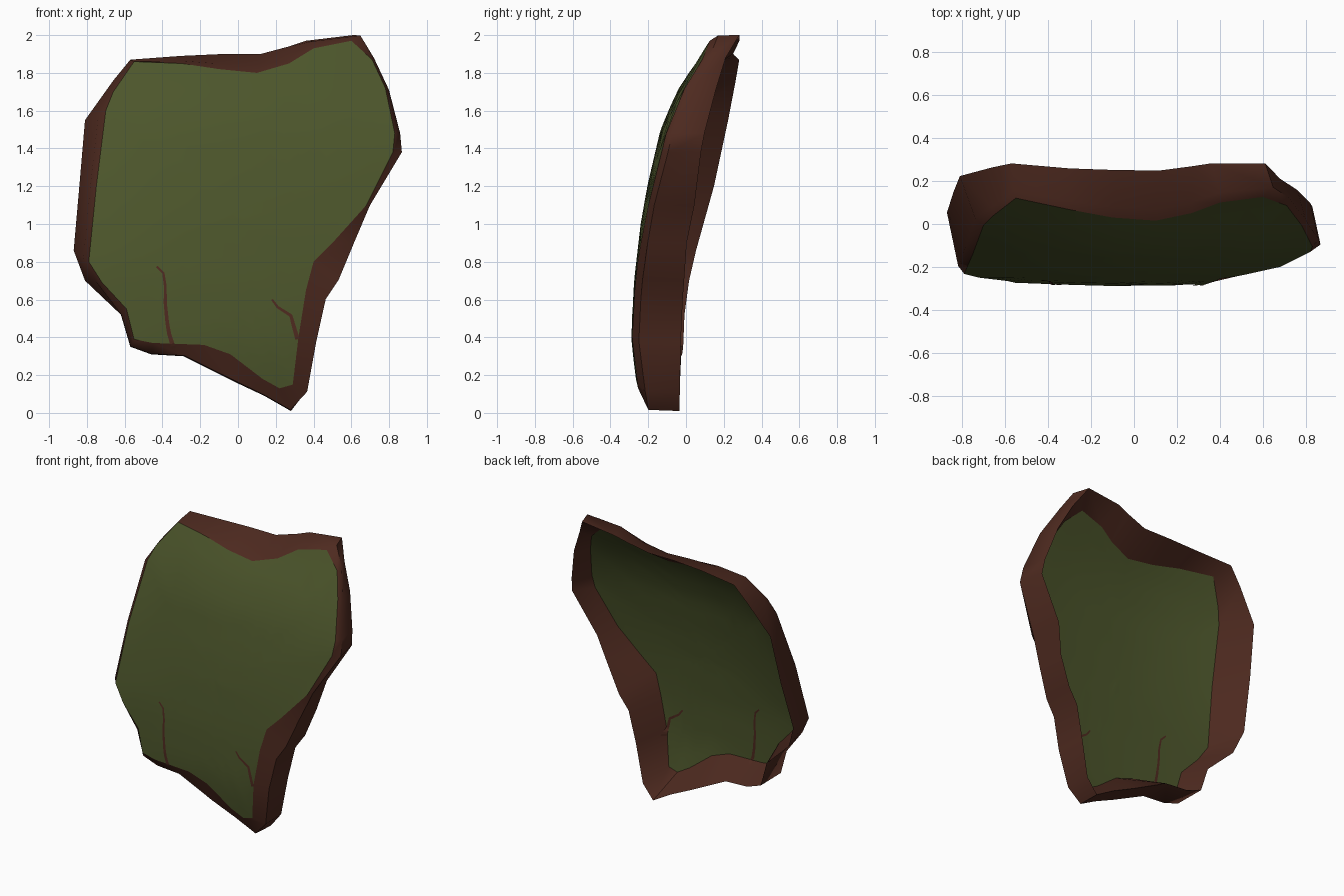
import bpy
import bmesh
from mathutils import Vector
from mathutils.bvhtree import BVHTree

cube = bpy.data.objects.get("Cube")
if cube:
    bpy.data.objects.remove(cube, do_unlink=True)


def make_material(name, colour):
    mat = bpy.data.materials.new(name)
    mat.use_nodes = True
    mat.diffuse_color = colour
    shader = next(n for n in mat.node_tree.nodes if n.type == "BSDF_PRINCIPLED")
    shader.inputs["Base Color"].default_value = colour
    shader.inputs["Roughness"].default_value = 0.9
    return mat


moss_green = make_material("moss green", (0.072, 0.091, 0.024, 1))
bark_brown = make_material("bark brown", (0.076, 0.023, 0.014, 1))

# Outlines in hundredths (x, z), spoke by spoke, down the right flank and back up
FRONT = [(-55, 186), (-66, 170), (-70, 160), (-75, 120), (-79, 80), (-72, 69),
         (-59, 55), (-55, 39), (-45, 37), (-18, 36), (-4, 31), (13, 18),
         (22, 13), (29, 15), (32, 40), (36, 65), (40, 80), (50, 90), (68, 110),
         (82, 138), (83, 148), (78, 172), (71, 187), (60, 197), (40, 193),
         (27, 185), (10, 180), (-10, 182), (-30, 185)]
OUTER = [(-57, 187), (-66, 176), (-81, 155), (-84, 120), (-87, 86), (-81, 70),
         (-62, 52), (-57, 35), (-46, 31), (-29, 30), (-3, 17), (14, 9),
         (28, 1), (37, 11), (42, 38), (47, 60), (54, 70), (62, 90), (70, 110),
         (87, 138), (86, 148), (80, 171), (72, 188), (65, 200), (40, 197),
         (27, 194), (12, 190), (-8, 190), (-30, 189)]

# Side profiles (z, y) of the bent sheet and of the rear edge of its rim
SHEET_BEND = [(0, -.23), (.2, -.27), (.4, -.29), (.7, -.275), (1, -.24),
              (1.2, -.205), (1.5, -.135), (1.7, -.05), (1.9, .08), (2, .12)]
RIM_BEND = [(0, -.035), (.5, -.025), (.7, -.01), (.85, .02), (1.2, .1),
            (1.55, .16), (1.9, .25), (2, .31)]


def bend(profile, z):
    for (z0, y0), (z1, y1) in zip(profile, profile[1:]):
        if z <= z1:
            return y0 + (y1 - y0) * (z - z0) / (z1 - z0)
    return profile[-1][1]


def front_y(x, z):
    # The upper right flank curls back more than the left
    curl = .05 + (.16 * max(0, z - .8) if x < 0 else 0)
    return bend(SHEET_BEND, z) + curl * x * x


def shoulder_y(x, z):
    return front_y(x, z) + .03


def back_y(x, z):
    return front_y(x, z) + .055


def rim_y(x, z):
    if x < 0:
        curl = .04 + .08 * max(0, z - .85)
    else:
        curl = -.075 if z > .85 else 0
    return bend(RIM_BEND, z) + curl * x * x


CENTRE = Vector((-.03, 1.05))
STEPS = 9


def scaled(outline):
    return [Vector(p) / 100 for p in outline]


def lifted(points, depth):
    return [(p.x, depth(p.x, p.y), p.y) for p in points]


def shrunk(points, factor):
    return [CENTRE.lerp(p, factor) for p in points]


front, outer = scaled(FRONT), scaled(OUTER)

# The back sheet is a little smaller than the front, more so on the left flank
back = [CENTRE.lerp(p, .935 if p.x > .38 else .965) for p in front]

# Shoulder ring: steep on the lower and left edges, sloping elsewhere
shoulder = []
for f, o in zip(front, outer):
    steep = f.x > .35 or f.y < .6
    shoulder.append(f.lerp(o, .95 if steep else .35))


def tucked(p):
    # The rear edge sits inside the shoulder along the upper left flank
    if p.x < .3:
        return p
    return Vector((p.x - (.04 if p.y > .95 else .012), p.y))


rear = [tucked(p) for p in outer]

# Rings run from the front middle, over the raised rim, to the hollow back
rings = [lifted(shrunk(front, i / STEPS), front_y) for i in range(1, STEPS + 1)]
rings.append(lifted(shoulder, shoulder_y))
rings.append(lifted(rear, rim_y))
rings += [lifted(shrunk(back, i / STEPS), back_y) for i in range(STEPS, 0, -1)]


def finish(name, bm, materials):
    mesh = bpy.data.meshes.new(name)
    bm.to_mesh(mesh)
    bm.free()
    for mat in materials:
        mesh.materials.append(mat)
    obj = bpy.data.objects.new(name, mesh)
    bpy.context.collection.objects.link(obj)


# Slab with green faces and a brown rim
bm = bmesh.new()
loops = [[bm.verts.new(co) for co in ring] for ring in rings]
count = len(front)
for r, (a, b) in enumerate(zip(loops, loops[1:])):
    in_rim = STEPS - 1 <= r <= STEPS + 1
    for i in range(count):
        j = (i + 1) % count
        face = bm.faces.new((a[i], a[j], b[j], b[i]))
        face.material_index = 1 if in_rim else 0
for loop, depth in ((loops[0], front_y), (loops[-1], back_y)):
    hub = bm.verts.new((CENTRE.x, depth(*CENTRE), CENTRE.y))
    for i in range(count):
        bm.faces.new((hub, loop[i], loop[(i + 1) % count]))
bmesh.ops.recalc_face_normals(bm, faces=bm.faces)
for face in bm.faces:
    face.smooth = True
for edge in bm.edges:
    a, b = edge.link_faces
    edge.smooth = a.material_index == b.material_index and edge.calc_face_angle() < .95
surface = BVHTree.FromBMesh(bm)
finish("bent_slab", bm, (moss_green, bark_brown))

# Cracks: tapering thin strips that follow the faces
LONG_CRACK = [(-.43, .775), (-.395, .74), (-.385, .67), (-.385, .58),
              (-.375, .48), (-.365, .42), (-.34, .34)]
HOOKED_CRACK = [(.18, .6), (.21, .56), (.28, .515), (.295, .46), (.315, .39)]


def add_crack(name, path, side):
    points = [Vector(p) for p in path]
    dense = [a.lerp(b, t / 6) for a, b in zip(points, points[1:]) for t in range(6)]
    dense.append(points[-1])
    bm = bmesh.new()
    pairs = []
    for i, p in enumerate(dense):
        along = dense[min(i + 1, len(dense) - 1)] - dense[max(i - 1, 0)]
        across = Vector((-along.y, along.x)).normalized()
        half = .005 + .007 * i / len(dense)
        pair = []
        for sign in (-1, 1):
            q = p + across * half * sign
            hit = surface.ray_cast(Vector((q.x, side, q.y)), Vector((0, -side, 0)))[0]
            pair.append(bm.verts.new((q.x, hit.y + side * .004, q.y)))
        pairs.append(pair)
    for (a, b), (c, d) in zip(pairs, pairs[1:]):
        face = bm.faces.new((a, b, d, c))
        face.normal_update()
        if face.normal.y * side < 0:
            face.normal_flip()
    finish(name, bm, (bark_brown,))


for label, side in (("front", -1), ("back", 1)):
    add_crack(label + "_long_crack", LONG_CRACK, side)
    add_crack(label + "_hooked_crack", HOOKED_CRACK, side)
